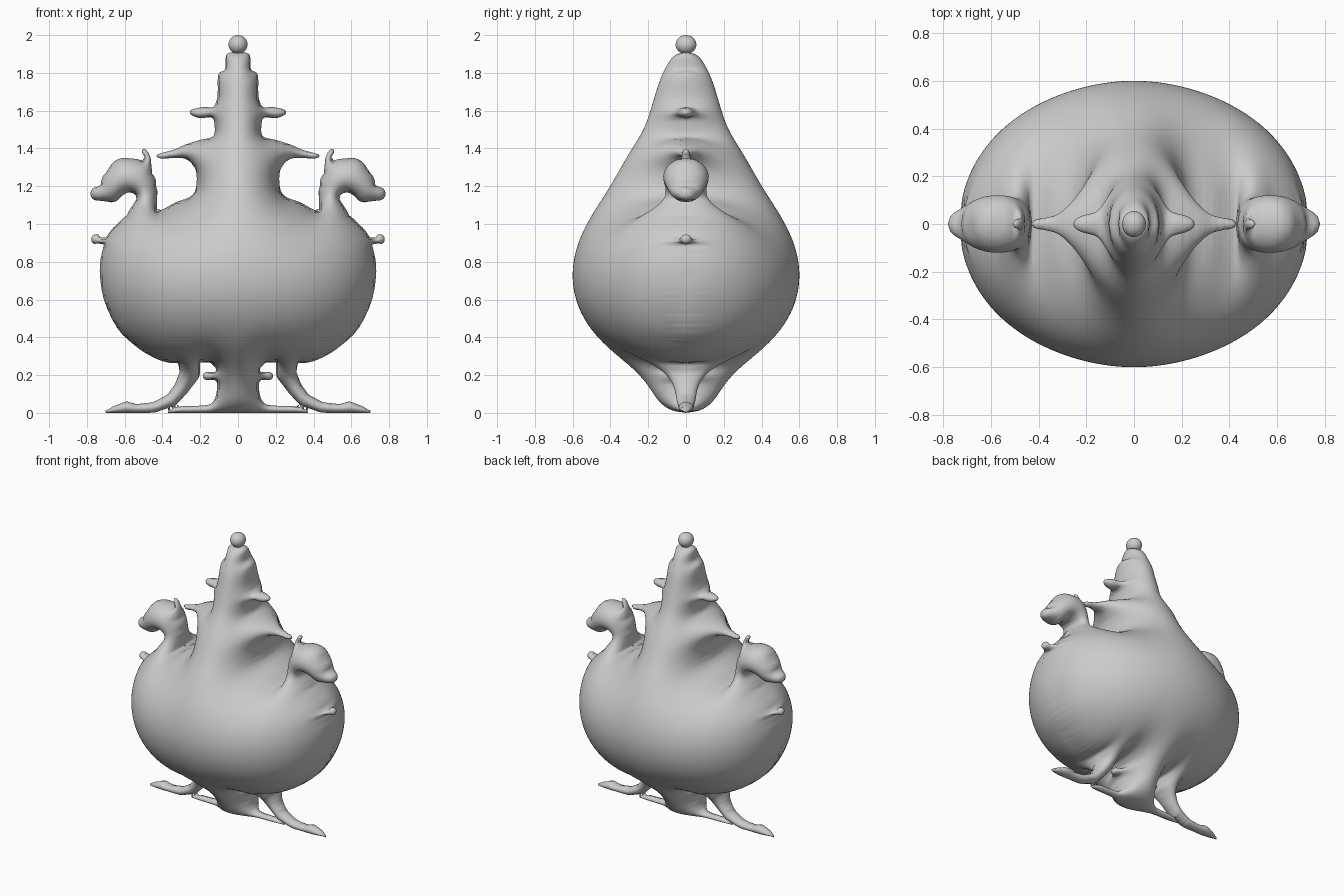
import bpy
import bmesh
import math

cube = bpy.data.objects.get("Cube")
if cube:
    bpy.data.objects.remove(cube, do_unlink=True)

STEP = 0.01          # spacing of the inflated skin
COLS, ROWS = 81, 194
DEPTH = 0.6          # greatest half depth of the bowl

# Half outlines (x, z) from the axis outwards, bottom to top
bowl = [(0, .26), (.2, .268), (.36, .265), (.46, .3), (.55, .36), (.64, .45),
        (.71, .6), (.732, .75), (.72, .85), (.69, .94), (.64, 1), (.56, 1.06),
        (.43, 1.065), (.33, 1.115), (.26, 1.14), (.225, 1.18)]
spire = [(.22, 1.27), (.25, 1.325), (.3, 1.35), (.41, 1.347), (.427, 1.368),
         (.34, 1.393), (.28, 1.42), (.2, 1.445), (.13, 1.465), (.125, 1.53),
         (.14, 1.565), (.2, 1.56), (.25, 1.58), (.245, 1.605), (.18, 1.62),
         (.13, 1.62), (.108, 1.68), (.105, 1.79), (.068, 1.82),
         (.063, 1.895), (.02, 1.91), (0, 1.912)]
column = [(0, -.03), (.36, -.02), (.33, .03), (.2, .038), (.14, .05),
          (.115, .1), (.115, .17), (.17, .174), (.186, .195), (.17, .216),
          (.118, .216), (.12, .24), (.15, .28), (.1, .34), (0, .34)]

# Tapered strokes (x, z, radius), mirrored to both sides
neck_and_head = [(.505, 1.04, .08), (.482, 1.12, .054), (.485, 1.17, .058),
                 (.505, 1.215, .072), (.55, 1.255, .09), (.6, 1.26, .09),
                 (.65, 1.215, .075), (.67, 1.17, .055), (.745, 1.16, .036)]
crest = [(.48, 1.28, .025), (.476, 1.345, .014), (.486, 1.37, .014),
         (.497, 1.384, .013)]
side_knob = [(.68, .91, .02), (.735, .912, .016), (.75, .919, .027)]
leg_and_foot = [(.26, .29, .06), (.255, .21, .053), (.3, .13, .04),
                (.35, .07, .035), (.44, .03, .027), (.54, .02, .026),
                (.59, .03, .03), (.65, .015, .022), (.705, 0, .008)]


def smooth_path(points, cuts=3):
    """Run a smooth curve through the points."""
    ends = [points[0]] + points + [points[-1]]
    out = []
    for a, b, c, d in zip(ends, ends[1:], ends[2:], ends[3:]):
        for n in range(cuts):
            t = n / cuts
            out.append(tuple(
                q + t * (r - p) / 2 + t * t * (p - 2.5 * q + 2 * r - s / 2)
                + t ** 3 * (1.5 * (q - r) + (s - p) / 2)
                for p, q, r, s in zip(a, b, c, d)))
    return out + [points[-1]]


def edges_of(path):
    return list(zip(path, path[1:]))


outlines = [edges_of(smooth_path(p)) for p in (bowl + spire, column)]
strokes = [e for s in (neck_and_head, crest, side_knob, leg_and_foot)
           for e in edges_of(s)]


def along(px, pz, a, b):
    """Return the position of the nearest point on a segment and its distance."""
    dx, dz = b[0] - a[0], b[1] - a[1]
    wx, wz = px - a[0], pz - a[1]
    t = (wx * dx + wz * dz) / (dx * dx + dz * dz + 1e-12)
    t = 0 if t < 0 else 1 if t > 1 else t
    return t, math.hypot(wx - t * dx, wz - t * dz)


def signed_distance(x, z):
    """Distance to the joined silhouette, negative inside."""
    x = abs(x)
    best = 9
    for outline in outlines:
        near, inside = 9, False
        for a, b in outline:
            near = min(near, along(x, z, a, b)[1])
            if (a[1] > z) != (b[1] > z):
                if x < a[0] + (z - a[1]) * (b[0] - a[0]) / (b[1] - a[1]):
                    inside = not inside
        best = min(best, -near if inside else near)
    for a, b in strokes:
        t, d = along(x, z, a, b)
        best = min(best, d - a[2] - t * (b[2] - a[2]))
    return max(best, -z)


def snap(x, z):
    """Move a rim point onto the silhouette."""
    e, on_axis = STEP / 10, x == 0
    for _ in range(2):
        d = signed_distance(x, z)
        gx = signed_distance(x + e, z) - d
        gz = signed_distance(x, z + e) - d
        size = math.hypot(gx, gz) or 1
        x = 0 if on_axis else max(0, x - d * gx / size)
        z = max(0, z - d * gz / size)
    return x, z


def inflate():
    """Find the swelling of the silhouette as a stretched membrane."""
    dist = {(i, j): signed_distance(i * STEP, j * STEP)
            for i in range(COLS) for j in range(ROWS)}
    inner = [k for k in dist if dist[k] < -STEP / 4]
    index = {k: n for n, k in enumerate(inner)}
    links = []
    for i, j in inner:
        near, weight = [], 4
        for k in ((abs(i - 1), j), (i + 1, j), (i, j - 1), (i, j + 1)):
            if k in index:
                near.append(index[k])
            else:
                ratio = dist.get(k, STEP) / dist[i, j]
                weight -= max(-4, min(.5, ratio))
        links.append((near, weight))
    u = [0.0] * len(inner)
    load = 4 * STEP * STEP
    for _ in range(260):
        for n, (near, weight) in enumerate(links):
            total = load
            for m in near:
                total += u[m]
            u[n] += 1.93 * (total / weight - u[n])
    scale = DEPTH / math.sqrt(max(u))
    return {k: scale * math.sqrt(max(u[n], 0)) for k, n in index.items()}


def build_skin(name, material):
    """Make matching front and back sheets that share one rim."""
    height = inflate()
    bm = bmesh.new()
    verts, rim = {}, {}

    def vert(i, j, side):
        k = (abs(i), j)
        key = (i, j, side if k in height else 0)
        if key not in verts:
            if k in height:
                co = (i * STEP, side * height[k], j * STEP)
            else:
                if k not in rim:
                    rim[k] = snap(k[0] * STEP, j * STEP)
                co = (math.copysign(rim[k][0], i), 0, rim[k][1])
            verts[key] = bm.verts.new(co)
        return verts[key]

    for i in range(-COLS, COLS):
        for j in range(ROWS):
            ring = [(i, j), (i + 1, j), (i + 1, j + 1), (i, j + 1)]
            if any((abs(a), b) in height for a, b in ring):
                bm.faces.new([vert(a, b, -1) for a, b in ring])
                bm.faces.new([vert(a, b, 1) for a, b in reversed(ring)])
    mesh = bpy.data.meshes.new(name)
    bm.to_mesh(mesh)
    bm.free()
    obj = bpy.data.objects.new(name, mesh)
    bpy.context.collection.objects.link(obj)
    finish(obj, material)


def finish(obj, material):
    obj.data.materials.append(material)
    for poly in obj.data.polygons:
        poly.use_smooth = True


# One plain grey
grey = bpy.data.materials.new("plain grey")
grey.use_nodes = True
grey.diffuse_color = (.6, .6, .6, 1)
shader = next(n for n in grey.node_tree.nodes if n.type == 'BSDF_PRINCIPLED')
shader.inputs["Base Color"].default_value = (.6, .6, .6, 1)

# Bowl, spire, bird heads, legs and column in one swollen skin
build_skin("footed_vessel", grey)

# Ball on the tip
bpy.ops.mesh.primitive_uv_sphere_add(segments=32, ring_count=16, radius=.05,
                                     location=(0, 0, 1.95))
ball = bpy.context.object
ball.name = "finial_ball"
ball.scale = (1, 1.1, 1)
finish(ball, grey)
